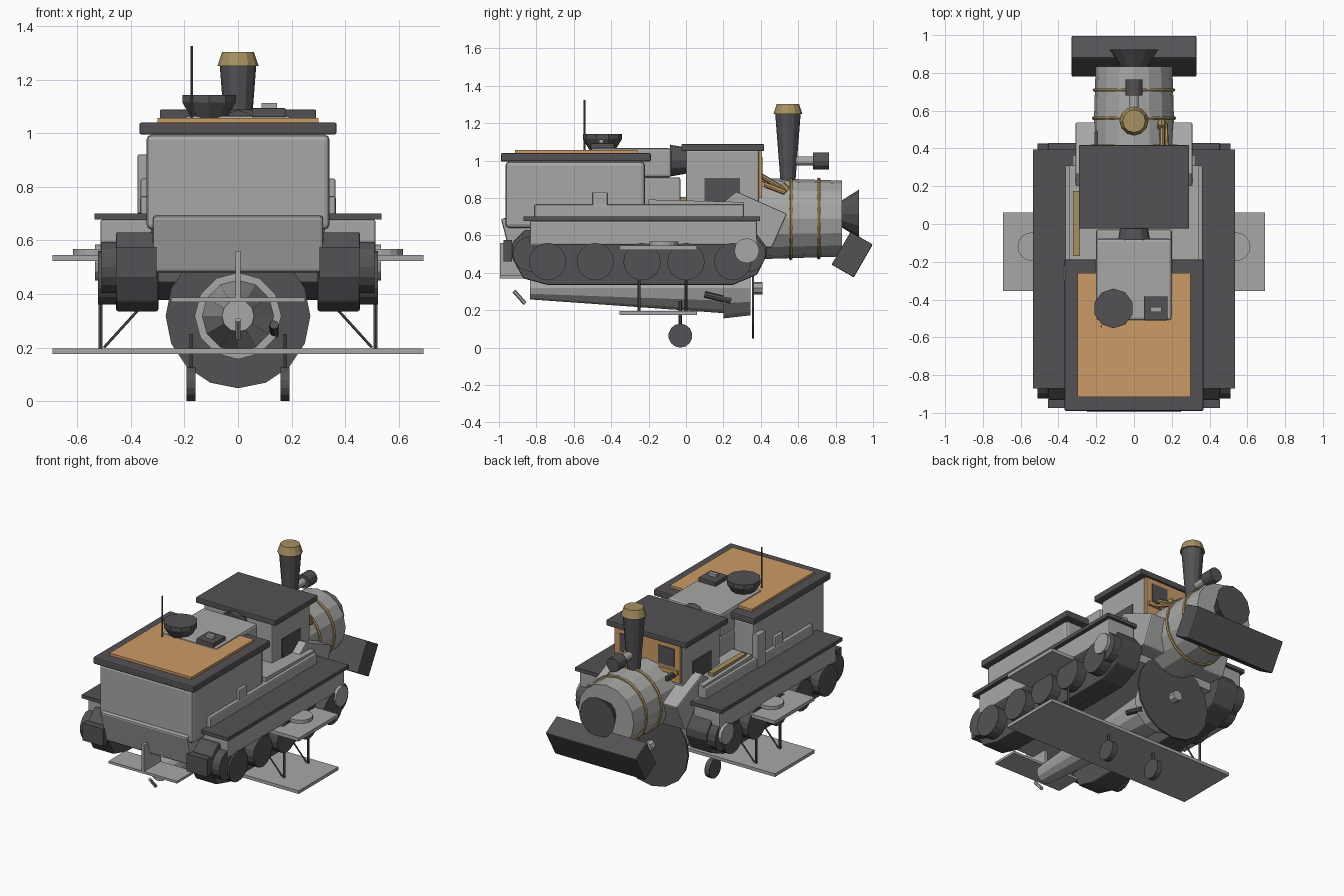
import bpy, bmesh, math
from mathutils import Vector, Matrix

if "Cube" in bpy.data.objects:
    bpy.data.objects.remove(bpy.data.objects["Cube"])


def material(name, rgb):
    m = bpy.data.materials.new(name)
    m.diffuse_color = (*rgb, 1)
    m.use_nodes = True
    m.node_tree.nodes["Principled BSDF"].inputs["Base Color"].default_value = m.diffuse_color
    return m


GREY = material("light grey", (0.39, 0.39, 0.38))
DARK = material("dark grey", (0.09, 0.083, 0.09))
ORANGE = material("orange tan", (0.60, 0.33, 0.135))
GOLD = material("brass", (0.38, 0.28, 0.12))


def finish(name, bm, mat, bevel=0.0):
    bmesh.ops.recalc_face_normals(bm, faces=bm.faces)
    me = bpy.data.meshes.new(name)
    bm.to_mesh(me)
    bm.free()
    ob = bpy.data.objects.new(name, me)
    bpy.context.collection.objects.link(ob)
    me.materials.append(mat)
    if bevel:
        b = ob.modifiers.new("bevel", 'BEVEL')
        b.width, b.segments = bevel, 2
    return ob


def box(name, x, y, z, mat, bevel=0.0, tilt=0.0):
    """Box from (min, max) ranges, optionally tilted about the x axis."""
    size = [r[1] - r[0] for r in (x, y, z)]
    mid = [(r[0] + r[1]) / 2 for r in (x, y, z)]
    bm = bmesh.new()
    bmesh.ops.create_cube(bm, size=1, matrix=Matrix.Translation(mid)
                          @ Matrix.Rotation(math.radians(tilt), 4, 'X')
                          @ Matrix.Diagonal((*size, 1)))
    return finish(name, bm, mat, bevel)


def rod(name, a, b, r1, mat, r2=None, sides=12):
    """Cylinder or cone frustum between two points."""
    a, b = Vector(a), Vector(b)
    rot = (b - a).to_track_quat('Z', 'Y').to_matrix().to_4x4()
    bm = bmesh.new()
    bmesh.ops.create_cone(bm, cap_ends=True, segments=sides, radius1=r1,
                          radius2=r1 if r2 is None else r2, depth=(b - a).length,
                          matrix=Matrix.Translation((a + b) / 2) @ rot)
    return finish(name, bm, mat)


def profile(name, pts, x, mat, bevel=0.0):
    """Side outline of (y, z) points extruded across an x range."""
    bm = bmesh.new()
    f = bm.faces.new([bm.verts.new((x[0], *p)) for p in pts])
    ext = bmesh.ops.extrude_face_region(bm, geom=[f])
    vs = [v for v in ext['geom'] if isinstance(v, bmesh.types.BMVert)]
    bmesh.ops.translate(bm, verts=vs, vec=(x[1] - x[0], 0, 0))
    return finish(name, bm, mat, bevel)


def span(s, a, b):
    return tuple(sorted((s * a, s * b)))


# rear housing with overhanging roof and inlaid panel
box("rear_housing", (-.342, .342), (-.965, -.22), (.64, .995), GREY, .02)
box("rear_roof", (-.368, .368), (-.99, -.187), (.995, 1.04), DARK, .008)
box("roof_panel", (-.3, .3), (-.915, -.26), (1.03, 1.056), ORANGE)
profile("rear_apron", [(-.99, .69), (-.9, .70), (-.85, .48), (-.935, .48)], (-.318, .318), GREY, .012)

# main hull
box("hull", (-.32, .32), (-.9, .36), (.48, .70), GREY)
box("hull_deck", (-.365, .365), (-.81, .31), (.68, .765), GREY, .008)
profile("glacis", [(.27, .835), (.54, .715), (.46, .535), (.2, .53), (.2, .78)], (-.31, .31), GREY, .008)
box("deck_plate", (-.345, .345), (-.2, .31), (.74, .785), GREY, tilt=-1.5)
box("deck_handrail", (-.322, -.285), (-.17, .175), (.78, .805), GOLD)
box("left_stowage", (-.375, -.33), (-.30, -.22), (.7, .92), GREY, .005)
for s in (-1, 1):
    box("side_locker", span(s, .33, .363), (-.5, -.42), (.7, .83), GREY, .005)

# turret and its hatches
box("turret", (-.2, .2), (-.51, -.078), (.91, 1.066), GREY, .015)
box("turret_base", (-.2, .2), (-.3, -.03), (.76, .91), GREY, .01)
rod("gun_mantlet", (0, -.085, 1.0), (0, 0, 1.0), .085, DARK, .07)
rod("commander_hatch", (-.108, -.447, 1.055), (-.108, -.447, 1.115), .068, DARK, .105, 10)
rod("hatch_lid", (-.108, -.447, 1.115), (-.108, -.447, 1.142), .105, DARK, sides=10)
box("loader_hatch", (.052, .178), (-.51, -.383), (1.06, 1.093), DARK, .004)
box("periscope", (.088, .146), (-.465, -.44), (1.09, 1.112), GREY)
rod("antenna", (-.173, -.543, 1.04), (-.173, -.543, 1.325), .005, DARK, sides=6)

# cab with windows and a framed front wall
box("cab", (-.25, .25), (0, .39), (.75, 1.055), GREY, .01)
box("cab_roof", (-.292, .292), (-.025, .418), (1.05, 1.088), DARK, .006)
box("cab_front_wall", (-.24, .24), (.385, .405), (.8, 1.06), ORANGE)
for s in (-1, 1):
    box("side_window", span(s, .245, .256), (.1, .29), (.78, .908), DARK)
    box("front_window", span(s, .08, .2), (.4, .409), (.9, 1.02), DARK)
    box("window_sill", span(s, .06, .23), (.4, .42), (.86, .885), ORANGE)
rod("brass_pipe", (.15, .4, .92), (.15, .54, .835), .014, GOLD, sides=8)
rod("orange_lever", (.17, .4, .88), (.165, .53, .83), .014, ORANGE, sides=8)
rod("lever_knob", (.145, .51, .87), (.145, .54, .84), .022, GOLD, sides=8)
box("left_valve", (-.21, -.19), (.39, .49), (.84, .87), DARK)

# boiler, brass bands and flared nose
rod("boiler", (0, .36, .69), (0, .835, .69), .218, GREY, .203, 16)
for y, r in ((.56, .213), (.71, .209)):
    bpy.ops.mesh.primitive_torus_add(location=(0, y, .69), rotation=(math.pi / 2, 0, 0), major_radius=r,
                                     minor_radius=.01, major_segments=24, minor_segments=6)
    band = bpy.context.object
    band.name = "boiler_band"
    band.data.materials.append(GOLD)
rod("nose_flare", (0, .83, .715), (0, .925, .715), .07, DARK, .13)

# chimney and headlight
rod("chimney", (0, .545, .89), (0, .545, 1.25), .04, DARK, .068)
rod("chimney_cap", (0, .545, 1.25), (0, .545, 1.302), .077, GOLD, .06)
rod("lamp_pipe", (0, .545, .998), (0, .69, .998), .024, GREY)
rod("headlight", (0, .68, .998), (0, .765, .998), .046, DARK)

# front bumper beam
box("bumper_beam", (-.33, .33), (.82, .957), (.396, .599), DARK, .006, tilt=-30)

# running gear on both sides
for s in (-1, 1):
    box("fender", span(s, .3, .535), (-.87, .395), (.677, .70), DARK)
    box("skirt", span(s, .32, .513), (-.835, .38), (.55, .678), GREY, .008)
    profile("track", [(-.93, .56), (-.93, .48), (-.87, .37), (-.74, .335), (.25, .335), (.38, .39),
                      (.43, .49), (.43, .54), (.36, .63), (-.86, .63)], span(s, .297, .455), DARK, .008)
    for y in (-.74, -.485, -.235, 0, .25):
        rod("road_wheel", (s * .44, y, .46), (s * .522, y, .46), .1, DARK, sides=16)
    for y, z in ((-.83, .5), (.33, .5)):
        rod("end_wheel", (s * .44, y, z), (s * .51, y, z), .095, DARK, sides=16)
    rod("drive_hub", (s * .4, .325, .518), (s * .533, .325, .518), .067, GREY)
    box("rear_buffer", span(s, .305, .455), (-.975, -.93), (.46, .575), DARK)

# fuselage hanging underneath
rod("fuselage", (0, -.835, .318), (0, .22, .318), .06, GREY, .135)
rod("engine_cowl", (0, .2, .318), (0, .345, .318), .162, GREY, .145)
rod("propeller_disc", (0, .352, .318), (0, .364, .318), .27, DARK, sides=16)
rod("propeller_hub", (0, .36, .318), (0, .41, .318), .034, GREY, sides=8)
rod("exhaust", (.135, .1, .285), (.135, .24, .25), .017, DARK, sides=8)

# tail surfaces and skid
box("tail_fin", (-.01, .01), (-.995, -.82), (.37, .56), GREY)
box("tailplane", (-.25, .25), (-.995, -.82), (.37, .386), GREY)
rod("tail_skid", (0, -.92, .303), (0, -.86, .235), .011, GREY, sides=6)

# wings, struts and landing wheels
box("upper_wing", (-.693, .693), (-.355, .06), (.522, .545), GREY)
box("lower_wing", (-.693, .693), (-.355, .06), (.175, .196), GREY)
for s in (-1, 1):
    rod("wing_roundel", (s * .54, -.12, .54), (s * .54, -.12, .567), .076, GREY, sides=16)
    for y in (-.25, 0):
        rod("wing_strut", (s * .513, y, .19), (s * .513, y, .53), .008, DARK, sides=6)
        rod("strut_brace", (s * .5, y, .2), (s * .3, y, .42), .005, DARK, sides=6)
    rod("gear_leg", (s * .175, -.03, .07), (s * .175, -.03, .25), .009, DARK, sides=6)
    rod("landing_wheel", (s * .158, -.03, .064), (s * .193, -.03, .064), .064, DARK, sides=14)
